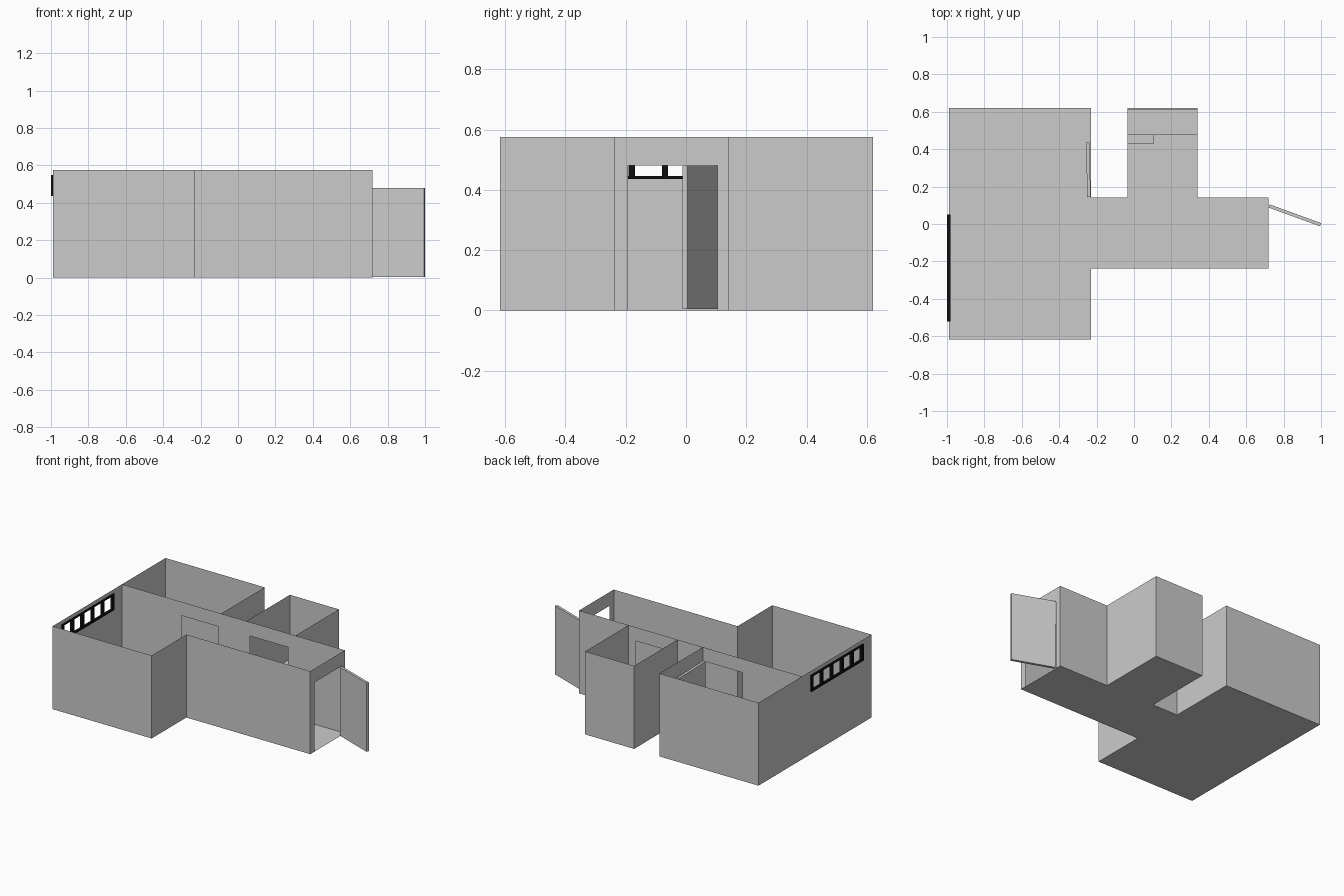
import bpy, bmesh, math
from mathutils import Matrix, Vector

if "Cube" in bpy.data.objects:
    bpy.data.objects.remove(bpy.data.objects["Cube"])

H = 0.575       # wall height
DOOR = 0.48     # door height
T = 0.018       # door leaf thickness


def finish(name, bm, mat=None):
    mesh = bpy.data.meshes.new(name)
    bm.to_mesh(mesh)
    bm.free()
    obj = bpy.data.objects.new(name, mesh)
    bpy.context.collection.objects.link(obj)
    if mat:
        mesh.materials.append(mat)
    return obj


def quad(bm, pts):
    bm.faces.new([bm.verts.new(p) for p in pts])


def wall(name, a, b, hole=None):
    """Single-sheet wall from a to b; hole = (start, end, bottom, top) along the wall."""
    a, b = Vector((*a, 0)), Vector((*b, 0))
    length = (b - a).length
    d = (b - a).normalized()
    bm = bmesh.new()

    def panel(u0, u1, z0, z1):
        if u1 - u0 > 1e-4 and z1 - z0 > 1e-4:
            quad(bm, [a + d * u + Vector((0, 0, z))
                      for u, z in ((u0, z0), (u1, z0), (u1, z1), (u0, z1))])

    if hole:
        u0, u1, z0, z1 = hole
        panel(0, u0, 0, H)
        panel(u1, length, 0, H)
        panel(u0, u1, 0, z0)
        panel(u0, u1, z1, H)
    else:
        panel(0, length, 0, H)
    return finish(name, bm)


def add_box(bm, lo, hi):
    lo, hi = Vector(lo), Vector(hi)
    m = Matrix.Translation((lo + hi) / 2) @ Matrix.Diagonal((*(hi - lo), 1))
    bmesh.ops.create_cube(bm, size=1, matrix=m)


def box(name, lo, hi):
    bm = bmesh.new()
    add_box(bm, lo, hi)
    return finish(name, bm)


def door(name, hinge, angle):
    """Leaf running from the hinge along angle, thickness to its right."""
    obj = box(name, (0, -T, 0.004), (0.293, 0, DOOR))
    obj.location = (*hinge, 0)
    obj.rotation_euler.z = math.radians(angle)
    return obj


# Plan lines
XL, XM, XR = -0.99, -0.23, 0.72
YF, YB, Y1, Y2 = -0.617, 0.62, -0.237, 0.143
SX0, SX1 = -0.036, 0.34

# Floor slabs
bm = bmesh.new()
for x0, x1, y0, y1 in ((XL, XM, YF, YB), (XM, XR, Y1, Y2), (SX0, SX1, Y2, YB)):
    quad(bm, [(x0, y0, 0), (x1, y0, 0), (x1, y1, 0), (x0, y1, 0)])
finish("floor", bm)

# Large room and hallway walls
wall("left_wall", (XL, YF), (XL, YB), (-0.52 - YF, 0.05 - YF, 0.435, 0.548))
wall("front_wall", (XL, YF), (XM, YF))
wall("front_return_wall", (XM, YF), (XM, Y1))
wall("hall_front_wall", (XM, Y1), (XR, Y1))
wall("entry_wall", (XR, Y1), (XR, Y2), (-0.192 - Y1, 0.104 - Y1, 0, DOOR))

# Long dividing wall in two pieces, each with a doorway
wall("bedroom_divider", (XL, Y2), (XM, Y2), (-0.535 - XL, -0.25 - XL, 0, DOOR))
wall("hall_divider", (XM, Y2), (XR, Y2), (-0.01 - XM, 0.285 - XM, 0, DOOR))

# Back rooms
wall("bedroom_back_wall", (XL, YB), (XM, YB))
wall("bedroom_side_wall", (XM, Y2), (XM, YB))
wall("small_room_left_wall", (SX0, Y2), (SX0, YB))
wall("small_room_right_wall", (SX1, Y2), (SX1, YB))
wall("small_room_back_wall", (SX0, YB), (SX1, YB))

# Bench and step in the small room
box("bench", (SX0, 0.477, 0), (SX1, 0.614, 0.13))
box("bench_step", (SX0, 0.43, 0), (0.107, 0.477, 0.065))

# Open door leaves
door("entry_door", (0.725, 0.105), -20)
door("bedroom_door", (-0.25, Y2), 91.2)

# Black window frame: two rails and six posts
black = bpy.data.materials.new("black_frame")
black.diffuse_color = (0.005, 0.005, 0.005, 1)
black.use_nodes = True
black.node_tree.nodes["Principled BSDF"].inputs["Base Color"].default_value = black.diffuse_color
bm = bmesh.new()
for z in (0.435, 0.538):
    add_box(bm, (-1, -0.52, z), (-0.982, 0.05, z + 0.01))
for i in range(6):
    y = -0.51 + 0.11 * i
    add_box(bm, (-1, y - 0.01, 0.435), (-0.982, y + 0.01, 0.548))
finish("window_frame", bm, black)
